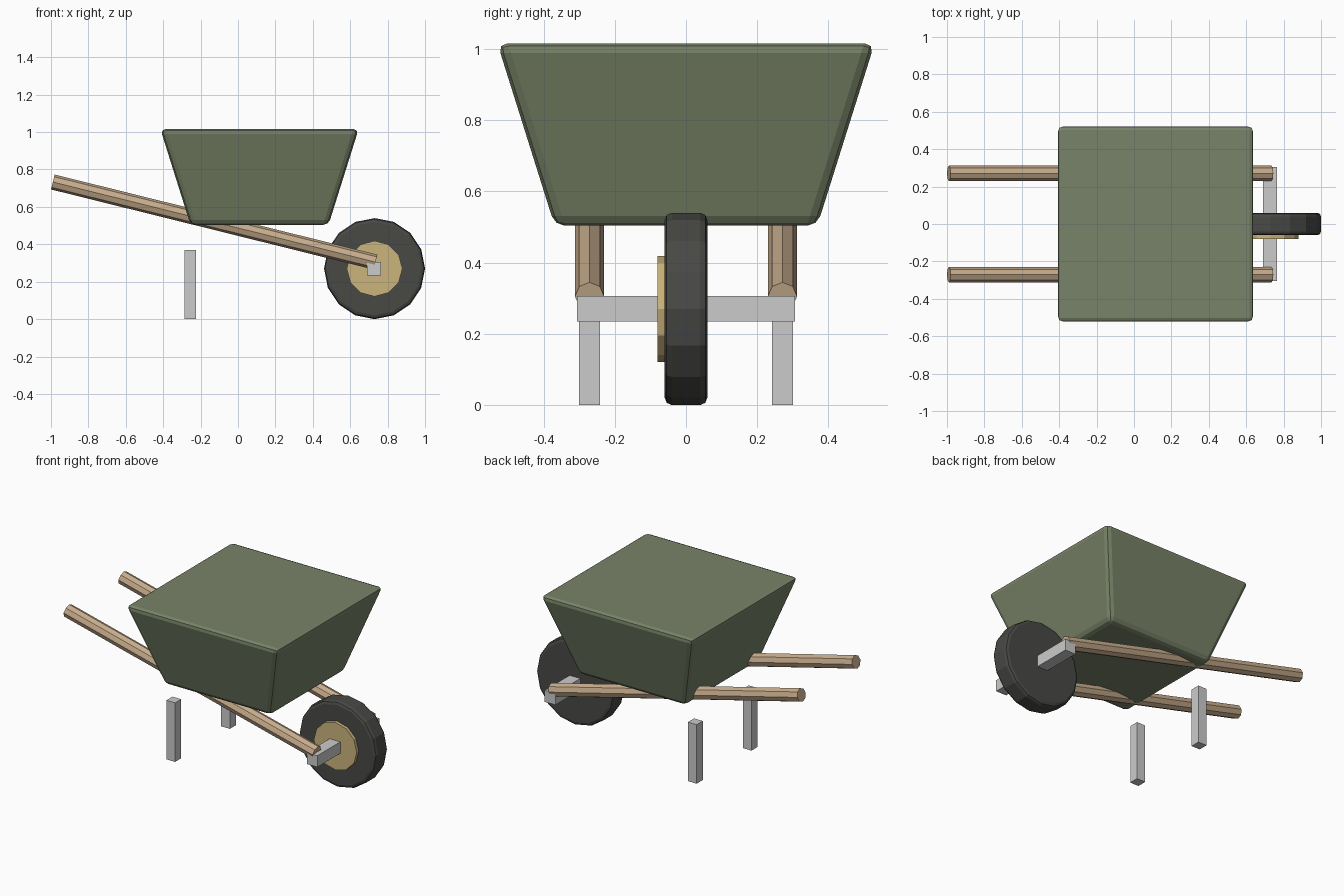
import bpy
import bmesh
import math
from mathutils import Vector

if "Cube" in bpy.data.objects:
    bpy.data.objects.remove(bpy.data.objects["Cube"])


def paint(name, rgb):
    mat = bpy.data.materials.new(name)
    mat.diffuse_color = (*rgb, 1)
    mat.use_nodes = True
    mat.node_tree.nodes["Principled BSDF"].inputs["Base Color"].default_value = mat.diffuse_color
    return mat


GREEN = paint("green paint", (0.19, 0.23, 0.14))
WOOD = paint("wood", (0.58, 0.42, 0.27))
RUBBER = paint("rubber", (0.065, 0.065, 0.06))
BRASS = paint("hub tan", (0.60, 0.46, 0.20))


def finish(obj, name, mat=None, bevel=0):
    obj.name = name
    if mat:
        obj.data.materials.append(mat)
    if bevel:
        mod = obj.modifiers.new("Bevel", "BEVEL")
        mod.width = bevel
        mod.segments = 2
        mod.limit_method = "ANGLE"
        mod.angle_limit = math.radians(40)
    return obj


def box(name, centre, size, mat=None):
    bpy.ops.mesh.primitive_cube_add(size=1, location=centre)
    obj = bpy.context.object
    for v in obj.data.vertices:
        v.co = Vector(a * b for a, b in zip(v.co, size))
    return finish(obj, name, mat)


def rod(name, start, end, radius, sides, mat, bevel=0):
    start, end = Vector(start), Vector(end)
    axis = end - start
    bpy.ops.mesh.primitive_cylinder_add(
        vertices=sides, radius=radius, depth=axis.length, location=(start + end) / 2)
    obj = bpy.context.object
    obj.rotation_euler = axis.to_track_quat("Z", "Y").to_euler()
    return finish(obj, name, mat, bevel)


# Tray: closed block flaring towards the top
bpy.ops.mesh.primitive_cube_add(size=2, location=(0.115, 0, 0.76))
tray = bpy.context.object
bm = bmesh.new()
bm.from_mesh(tray.data)
for v in bm.verts:
    half = 0.53 if v.co.z > 0 else 0.369
    v.co = (v.co.x * half, v.co.y * half, v.co.z * 0.256)
bm.to_mesh(tray.data)
bm.free()
finish(tray, "tray", GREEN, 0.028)

# Handles and legs on both sides
for side, label in ((-1, "front"), (1, "back")):
    y = side * 0.271
    rod(label + "_handle", (-0.99, y, 0.733), (0.735, y, 0.305), 0.041, 8, WOOD)
    box(label + "_leg", (-0.255, y, 0.185), (0.06, 0.06, 0.37))

# Axle, wheel and one-sided hub
box("axle", (0.728, 0, 0.27), (0.074, 0.612, 0.072))
rod("wheel", (0.73, -0.06, 0.27), (0.73, 0.06, 0.27), 0.27, 16, RUBBER, 0.02)
rod("hub", (0.73, -0.08, 0.27), (0.73, 0, 0.27), 0.149, 12, BRASS)
